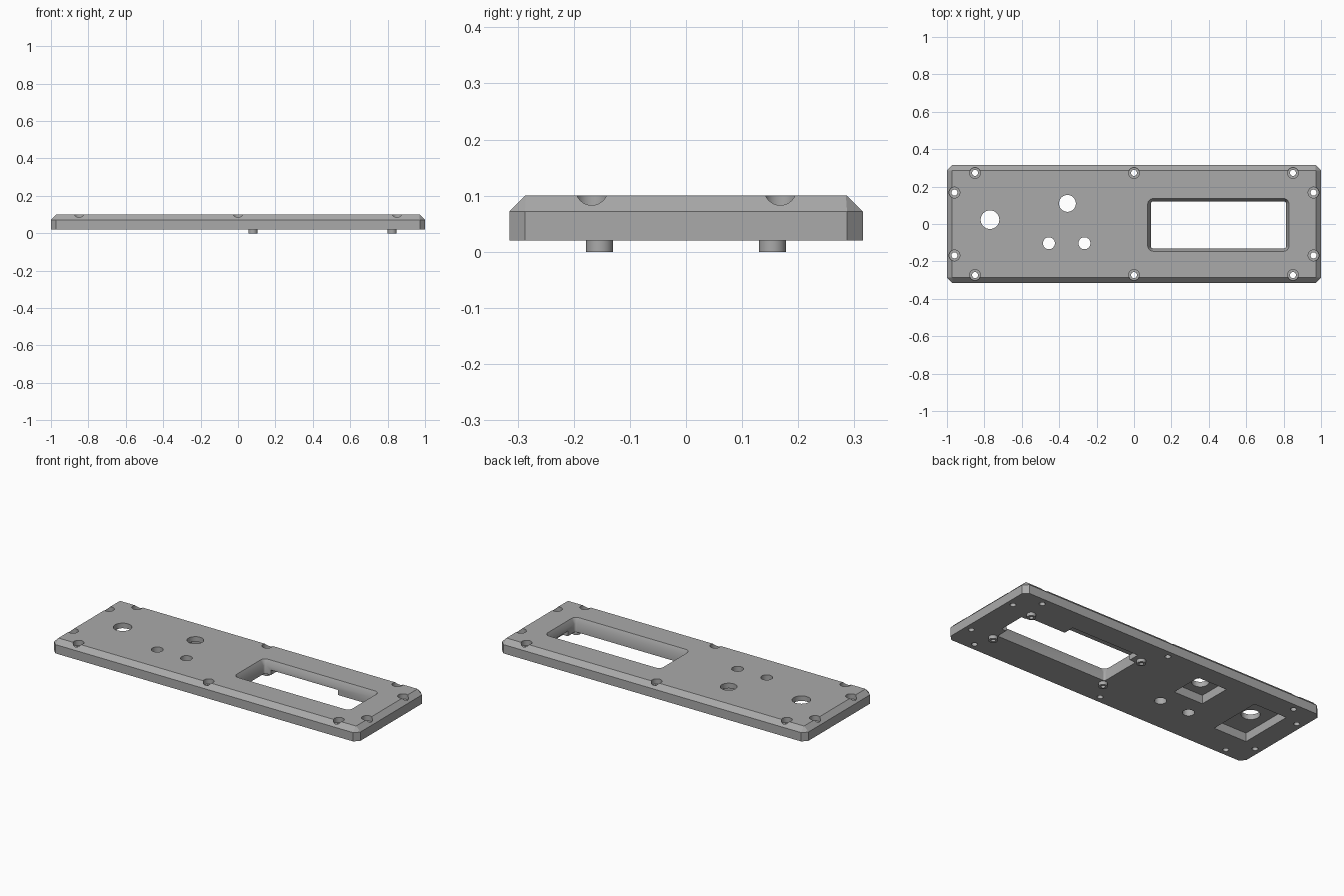
import bpy, bmesh, math

if "Cube" in bpy.data.objects:
    bpy.data.objects.remove(bpy.data.objects["Cube"], do_unlink=True)

BOTTOM, TOP = 0.02, 0.10

grey = bpy.data.materials.new("plain grey")
grey.use_nodes = True
grey.diffuse_color = (0.4, 0.4, 0.4, 1)
grey.node_tree.nodes["Principled BSDF"].inputs["Base Color"].default_value = (0.4, 0.4, 0.4, 1)


def loft(name, rings):
    """Solid through stacked rings, each a (z, outline) pair."""
    bm = bmesh.new()
    loops = [[bm.verts.new((x, y, z)) for x, y in outline] for z, outline in rings]
    bm.faces.new(loops[0][::-1])
    bm.faces.new(loops[-1])
    for low, high in zip(loops, loops[1:]):
        for i in range(len(low)):
            j = (i + 1) % len(low)
            bm.faces.new((low[i], low[j], high[j], high[i]))
    mesh = bpy.data.meshes.new(name)
    bm.to_mesh(mesh)
    bm.free()
    mesh.materials.append(grey)
    obj = bpy.data.objects.new(name, mesh)
    bpy.context.collection.objects.link(obj)
    return obj


def rounded(x0, x1, y0, y1, r, steps=6):
    """Rectangle with rounded (or, with one step, chamfered) corners."""
    corners = [(x1 - r, y1 - r), (x0 + r, y1 - r), (x0 + r, y0 + r), (x1 - r, y0 + r)]
    return [(cx + r * math.cos((q + s / steps) * math.pi / 2),
             cy + r * math.sin((q + s / steps) * math.pi / 2))
            for q, (cx, cy) in enumerate(corners) for s in range(steps + 1)]


def box(x0, x1, y0, y1, z0, z1):
    outline = [(x0, y0), (x1, y0), (x1, y1), (x0, y1)]
    return loft("cutter", [(z0, outline), (z1, outline)])


def cylinder(name, x, y, r, z0, z1, sides=32):
    outline = [(x + r * math.cos(i * math.tau / sides), y + r * math.sin(i * math.tau / sides))
               for i in range(sides)]
    return loft(name, [(z0, outline), (z1, outline)])


def cut(target, cutters):
    for cutter in cutters:
        cutter.hide_render = True
        mod = target.modifiers.new("cut", "BOOLEAN")
        mod.operation, mod.solver, mod.object = "DIFFERENCE", "EXACT", cutter
    graph = bpy.context.evaluated_depsgraph_get()
    mesh = bpy.data.meshes.new_from_object(target.evaluated_get(graph))
    target.modifiers.clear()
    target.data = mesh
    for cutter in cutters:
        bpy.data.objects.remove(cutter, do_unlink=True)


# Plate with clipped corners and a chamfered top edge
side = rounded(-1, 1, -0.315, 0.315, 0.028, 1)
top = rounded(-0.972, 0.972, -0.287, 0.287, 0.002, 1)
plate = loft("cover_plate", [(BOTTOM, side), (0.072, side), (TOP, top)])

cutters = []
# Display window: sloped rim over a straight opening
wide = rounded(0.065, 0.835, -0.152, 0.144, 0.035)
rim = rounded(0.073, 0.829, -0.146, 0.136, 0.03)
inner = rounded(0.09, 0.814, -0.13, 0.12, 0.012)
cutters.append(loft("cutter", [(0.07, inner), (TOP, rim), (0.11, wide)]))
cutters.append(loft("cutter", [(0, inner), (0.075, inner)]))
# Clearance recesses under the window
cutters.append(box(0.13, 0.57, 0.10, 0.185, 0, 0.05))
cutters.append(box(0.80, 0.845, -0.06, 0.10, 0, 0.05))
# Pockets under the two large holes
cutters.append(box(-0.875, -0.66, -0.14, 0.185, 0, 0.07))
cutters.append(box(-0.45, -0.26, 0.015, 0.208, 0, 0.07))
# Control holes
for x, y, r in [(-0.77, 0.023, 0.05), (-0.356, 0.11, 0.045),
                (-0.455, -0.103, 0.032), (-0.265, -0.103, 0.032)]:
    cutters.append(cylinder("cutter", x, y, r, -0.1, 0.2))
# Counterbored screw holes around the edge
for x, y in [(0.85, 0.273), (0, 0.273), (-0.85, 0.273), (0.96, 0.168), (-0.96, 0.168)]:
    for s in (1, -1):
        cutters.append(cylinder("cutter", x, s * y, 0.029, 0.07, 0.2))
        cutters.append(cylinder("cutter", x, s * y, 0.016, -0.1, 0.2))
cut(plate, cutters)

# Four hollow mounting posts under the window corners
for x, across in [(0.08, "right"), (0.824, "left")]:
    for y, along in [(-0.154, "front"), (0.154, "back")]:
        post = cylinder(f"{along}_{across}_post", x, y, 0.024, 0, 0.025)
        cut(post, [cylinder("cutter", x, y, 0.012, -0.1, 0.021)])

for obj in bpy.context.scene.objects:
    obj.select_set(obj.type == "MESH")
bpy.context.view_layer.objects.active = plate
bpy.ops.object.shade_smooth_by_angle(angle=math.radians(30))
